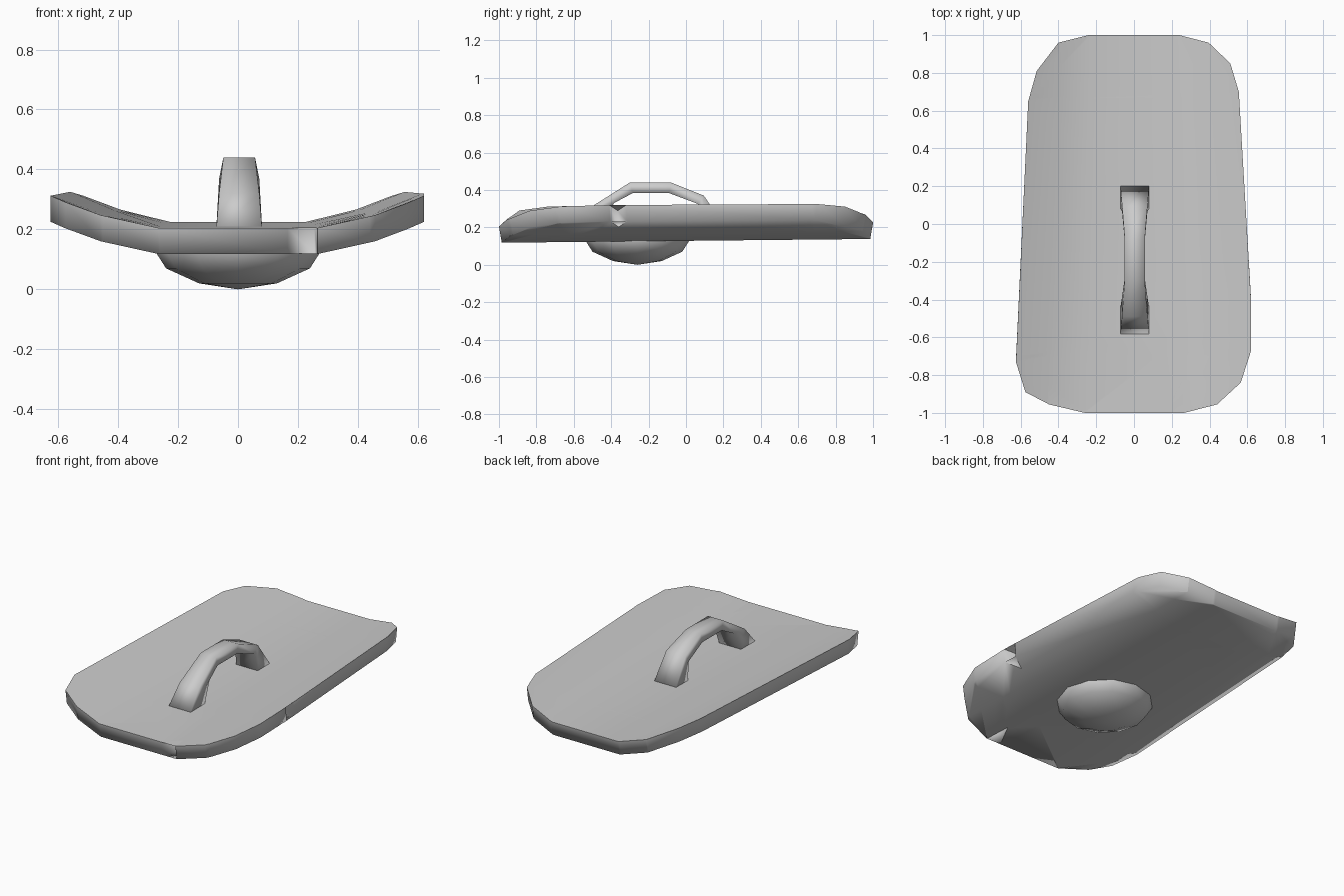
import bpy, bmesh, math
from mathutils import Vector

if "Cube" in bpy.data.objects:
    bpy.data.objects.remove(bpy.data.objects["Cube"])


def finish(name, bm):
    bmesh.ops.recalc_face_normals(bm, faces=bm.faces[:])
    for f in bm.faces:
        f.smooth = True
    mesh = bpy.data.meshes.new(name)
    bm.to_mesh(mesh)
    bm.free()
    obj = bpy.data.objects.new(name, mesh)
    bpy.context.collection.objects.link(obj)
    return obj


# Shield plate: battered outline, curved across its width, slightly tapered
OUTLINE = [(-.24, 1), (-.40, .96), (-.515, .81), (-.56, .65), (-.625, -.73),
           (-.575, -.89), (-.45, -.955), (-.26, -1), (.165, -1),
           (.255, -.825), (.265, -1), (.44, -.955), (.565, -.84),
           (.62, -.67), (.62, -.41), (.535, -.365), (.615, -.32),
           (.555, .70), (.51, .85), (.395, .96), (.24, 1)]
BENDS = [(0, 0), (.26, 0), (.45, .042), (.625, .105)]


def rise(x, y):
    u = abs(x) / (.948 - .074 * y)
    for (x0, z0), (x1, z1) in zip(BENDS, BENDS[1:]):
        if u <= x1 or x1 == BENDS[-1][0]:
            return z0 + (z1 - z0) * (u - x0) / (x1 - x0)


bm = bmesh.new()
bm.faces.new([bm.verts.new((x, y, 0)) for x, y in OUTLINE])
bmesh.ops.triangulate(bm, faces=bm.faces[:])
cuts = [((c * .948, 0, 0), (1, c * .074, 0)) for c in (-.45, -.26, .26, .45)]
cuts += [((0, y, 0), (0, 1, 0)) for y in (-.7, .67)]
for co, no in cuts:
    bmesh.ops.bisect_plane(bm, geom=bm.verts[:] + bm.edges[:] + bm.faces[:],
                           dist=1e-4, plane_co=co, plane_no=Vector(no).normalized())
for v in bm.verts:
    v.co.z = .215 + .01 * v.co.y + rise(v.co.x, v.co.y)
rim = [e for e in bm.edges if e.is_boundary]
top = bm.faces[:]
res = bmesh.ops.extrude_face_region(bm, geom=top, use_keep_orig=True)
for v in [g for g in res["geom"] if isinstance(g, bmesh.types.BMVert)]:
    v.co.z -= .087
    v.co.y *= .985
for e in rim:
    e.smooth = False
finish("shield_plate", bm)

# Domed boss on the outer face
bm = bmesh.new()
SEG = 12
rings = []
for r, z in [(.275, .16), (.275, .125), (.24, .07), (.13, .02)]:
    rings.append([bm.verts.new((r * math.cos(2 * math.pi * i / SEG),
                                -.26 + r * math.sin(2 * math.pi * i / SEG), z))
                  for i in range(SEG)])
tip = bm.verts.new((0, -.26, 0))
for i in range(SEG):
    j = (i + 1) % SEG
    for a, b in zip(rings, rings[1:]):
        bm.faces.new((a[i], a[j], b[j], b[i]))
    bm.faces.new((rings[-1][i], rings[-1][j], tip))
bm.faces.new(rings[0])
boss = finish("boss", bm)

# Arched grip on the inner face: (half width, outer y, z, inner y, z)
PATH = [(.077, -.595, .195, -.45, .195), (.067, -.49, .32, -.385, .33),
        (.053, -.30, .44, -.285, .383), (.053, -.08, .44, -.09, .383),
        (.067, .095, .37, .065, .325), (.077, .215, .195, .085, .195)]
bm = bmesh.new()
loops = []
for w, yo, zo, yi, zi in PATH:
    loops.append([bm.verts.new(p) for p in ((.004 - w, yo, zo), (.004 + w, yo, zo),
                                            (.004 + w, yi, zi), (.004 - w, yi, zi))])
for a, b in zip(loops, loops[1:]):
    for i in range(4):
        j = (i + 1) % 4
        bm.faces.new((a[i], a[j], b[j], b[i]))
for end in (loops[0], loops[-1]):
    bm.faces.new(end)
finish("grip", bm)
